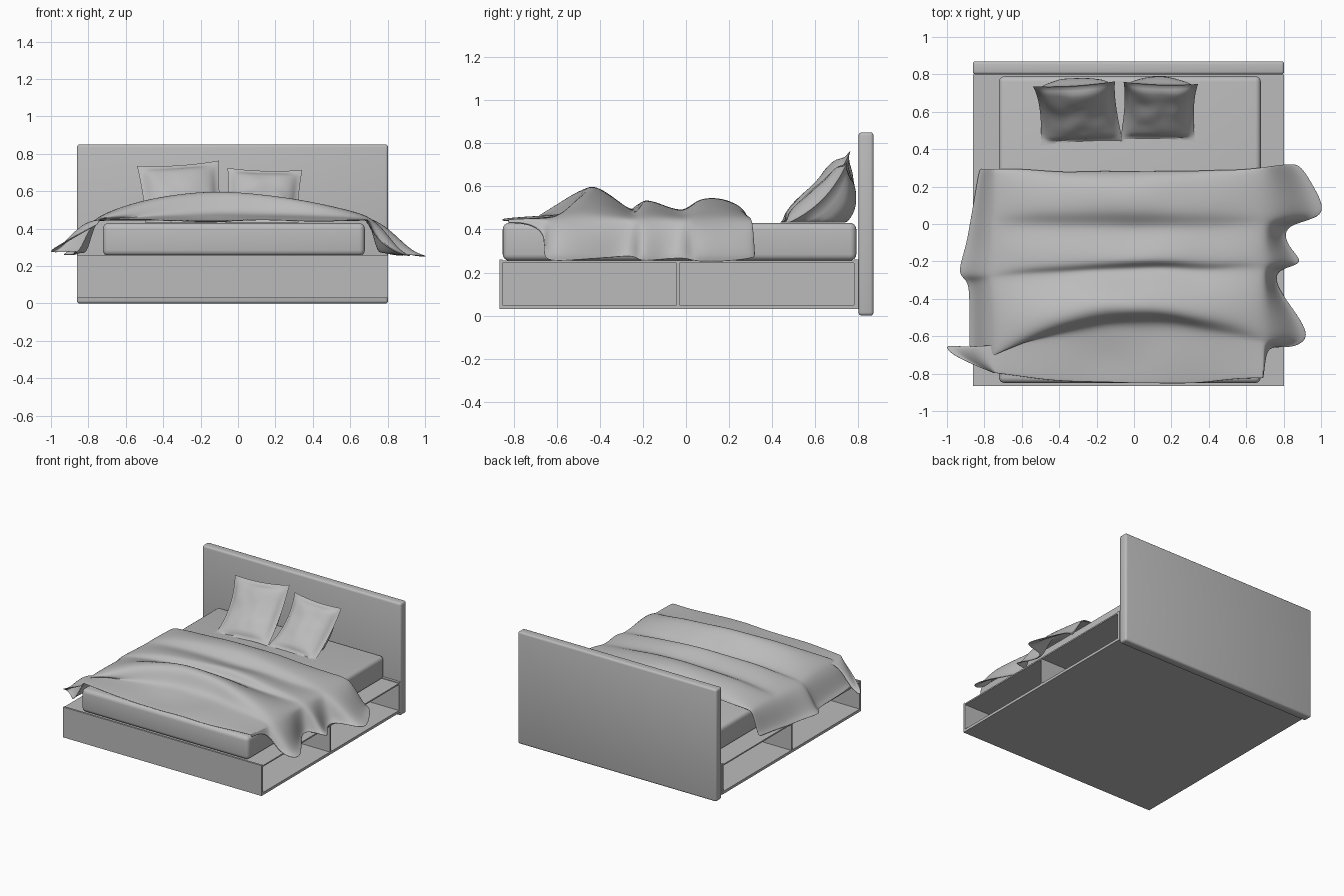
import bpy, bmesh, math
from mathutils import Vector, Matrix, noise

default = bpy.data.objects.get("Cube")
if default:
    bpy.data.objects.remove(default, do_unlink=True)

grey = bpy.data.materials.new("plain grey")
grey.use_nodes = True
tone = (0.5, 0.5, 0.5, 1)
grey.diffuse_color = tone
grey.node_tree.nodes["Principled BSDF"].inputs["Base Color"].default_value = tone

LEFT, RIGHT = -0.862, 0.803         # bed frame extents across
FRONT, BACK = -0.865, 0.80          # bed frame extents along
TOP = 0.26                          # top of the platform


def finish(name, bm, smooth=None):
    """Turn a bmesh into a linked object with the shared material."""
    mesh = bpy.data.meshes.new(name)
    bmesh.ops.recalc_face_normals(bm, faces=bm.faces)
    bm.to_mesh(mesh)
    bm.free()
    mesh.materials.append(grey)
    obj = bpy.data.objects.new(name, mesh)
    bpy.context.collection.objects.link(obj)
    if smooth:
        bpy.ops.object.select_all(action="DESELECT")
        obj.select_set(True)
        bpy.context.view_layer.objects.active = obj
        bpy.ops.object.shade_smooth_by_angle(angle=math.radians(smooth))
    return obj


def box(name, low, high, bevel=0, segments=3):
    low, high = Vector(low), Vector(high)
    bm = bmesh.new()
    size = Matrix.Diagonal((high - low).to_4d())
    bmesh.ops.create_cube(bm, size=1, matrix=Matrix.Translation((low + high) / 2) @ size)
    if bevel:
        bmesh.ops.bevel(bm, geom=bm.edges[:], offset=bevel, segments=segments,
                        affect="EDGES", profile=0.5)
    return finish(name, bm, 40 if bevel else None)


def grid(bm, rows, cols, place):
    """Quad sheet whose vertices come from place(row, column)."""
    verts = [[bm.verts.new(place(r, c)) for c in range(cols)] for r in range(rows)]
    for r in range(rows - 1):
        for c in range(cols - 1):
            bm.faces.new((verts[r][c], verts[r][c + 1], verts[r + 1][c + 1], verts[r + 1][c]))


# Headboard and platform with open shelves along both sides
box("headboard", (LEFT, BACK, 0), (RIGHT, 0.87, 0.85), 0.015)
box("front_panel", (LEFT, FRONT, 0.03), (RIGHT, -0.85, TOP))
box("rear_panel", (LEFT, 0.78, 0.03), (RIGHT, BACK, TOP))
box("platform_top", (LEFT, -0.85, 0.245), (RIGHT, 0.78, 0.255))
box("platform_bottom", (LEFT, -0.85, 0.03), (RIGHT, 0.78, 0.05))
box("shelf_divider", (LEFT, -0.045, 0.05), (RIGHT, -0.03, 0.245))
for side, wall in (("right", LEFT + 0.4), ("left", RIGHT - 0.4)):
    box(side + "_shelf_back", (wall - 0.01, -0.85, 0.05), (wall + 0.01, 0.78, 0.245))

# Mattress
box("mattress", (-0.722, -0.85, 0.255), (0.678, 0.79, 0.43), 0.03, 4)


# Pillows: a flat rim, gently plump in front and fuller behind, slumped on the headboard
def pillow(name, centre, width, height, lean, roll):
    turn = (Matrix.Translation(centre) @ Matrix.Rotation(lean, 4, "X")
            @ Matrix.Rotation(roll, 4, "Z"))
    n = 28
    bm = bmesh.new()
    for depth in (0.06, -0.15):
        def place(r, c):
            u, v = 2 * c / n - 1, 2 * r / n - 1
            a, b = min(1, abs(u) / 0.88), min(1, abs(v) / 0.88)
            puff = ((1 - a * a) * (1 - b * b)) ** 0.45
            pinch_u = 1 - 0.07 * (1 - v * v)
            pinch_v = 1 - 0.07 * (1 - u * u)
            rim = max(abs(u), abs(v)) > 0.999
            edge = 0 if rim else math.copysign(0.004, depth)
            crease = 0.012 * noise.noise(Vector((u * 2, v * 2, centre[0] * 9))) * puff
            slump = -0.045 * (1 - v * v)
            spot = turn @ Vector((u * width / 2 * pinch_u, v * height / 2 * pinch_v,
                                  depth * puff + edge + crease + slump))
            return Vector((spot.x, min(spot.y, 0.798), max(spot.z, 0.432)))
        grid(bm, n + 1, n + 1, place)
    bmesh.ops.remove_doubles(bm, verts=bm.verts, dist=0.0001)
    finish(name, bm, 60)


pillow("right_pillow", (-0.30, 0.59, 0.585), 0.44, 0.46, math.radians(46), 0.09)
pillow("left_pillow", (0.135, 0.60, 0.57), 0.40, 0.43, math.radians(44), -0.04)

# Rumpled blanket, one row per fold:
# y at left rim, middle, right rim; reach left, reach right; crest; hem left, hem right
folds = [
    (.30, .28, .30, -.82, .82, .45, .27, .28),
    (.28, .25, .34, -.83, .88, .51, .27, .27),
    (.16, .16, .19, -.85, .97, .54, .27, .25),
    (.05, .05, .03, -.87, 1.05, .54, .26, .25),
    (.0, -.01, .01, -.88, .79, .47, .26, .27),
    (-.12, -.11, -.12, -.90, .82, .52, .26, .26),
    (-.27, -.21, -.21, -.95, .93, .54, .26, .25),
    (-.29, -.23, -.24, -.89, .75, .47, .26, .28),
    (-.38, -.32, -.34, -.88, .76, .53, .26, .27),
    (-.56, -.42, -.49, -.88, .88, .60, .26, .26),
    (-.74, -.48, -.62, -.88, .95, .59, .27, .25),
    (-.77, -.51, -.68, -.84, .83, .48, .28, .27),
    (-.62, -.60, -.67, -1.0, .72, .465, .27, .38),
    (-.69, -.73, -.73, -1.02, .70, .45, .28, .43),
    (-.79, -.86, -.81, -.74, .69, .44, .43, .43),
]
SPAN = 12         # columns over the mattress
DROP = 5          # columns down each side


def drape(r, c):
    yl, ym, yr, reach_l, reach_r, crest, hem_l, hem_r = folds[r]
    rim_l, rim_r = max(-0.735, reach_l + 0.005), min(0.688, reach_r - 0.005)
    k = c - DROP
    if 0 <= k <= SPAN:
        s = k / SPAN
        x = rim_l + (rim_r - rim_l) * s
        # crowned across the bed, falling off sooner toward the left side
        arch = 1 - abs(2 * s - 1) ** (2.6 if s < 0.5 else 1.6)
        z = 0.447 + (crest - 0.447) * (0.15 + 0.85 * arch)
        z += 0.02 * noise.noise(Vector((x * 3, r * 0.9, 0))) * arch
        z = max(z, 0.44)
    else:
        left = k < 0
        d = (-k if left else k - SPAN) / DROP
        rim, reach, hem = (rim_l, reach_l, hem_l) if left else (rim_r, reach_r, hem_r)
        x = rim + (reach - rim) * d ** 0.85
        z = hem + (0.447 - hem) * (0.5 + 0.5 * math.cos(math.pi * d ** (1.1 if left else 0.9)))
    # fold line bends through its left, middle and right positions
    w = min(1, abs(x) / 0.85)
    y = ym + ((yl if x < 0 else yr) - ym) * w ** 1.9
    y += 0.012 * noise.noise(Vector((x * 4, r * 0.4, 5)))
    return Vector((x, max(y, -0.86), z))


bm = bmesh.new()
grid(bm, len(folds), SPAN + 2 * DROP + 1, drape)
blanket = finish("blanket", bm, 180)
thick = blanket.modifiers.new("thickness", "SOLIDIFY")
thick.thickness = 0.008
thick.offset = 0
soft = blanket.modifiers.new("soft folds", "SUBSURF")
soft.levels = soft.render_levels = 3
